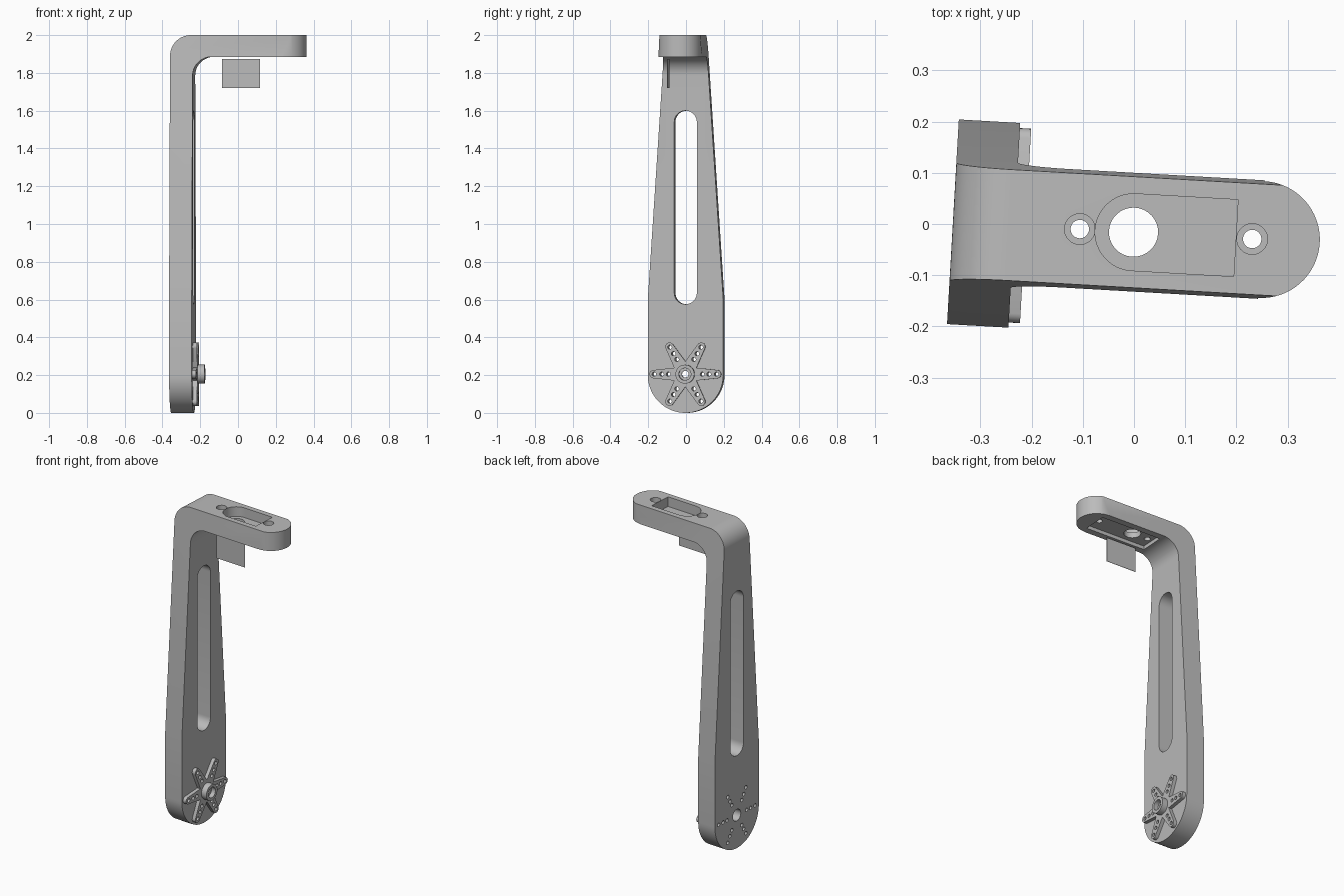
import bpy, bmesh
from math import pi, sin, cos, radians
from mathutils import Matrix

if "Cube" in bpy.data.objects:
    bpy.data.objects.remove(bpy.data.objects["Cube"])

grey = bpy.data.materials.new("plain grey")
grey.use_nodes = True
COLOUR = (0.5, 0.5, 0.5, 1)
grey.diffuse_color = COLOUR
grey.node_tree.nodes["Principled BSDF"].inputs["Base Color"].default_value = COLOUR

# The whole bracket is turned slightly about the vertical axis
PLACE = Matrix.Rotation(radians(-3.3), 4, 'Z') @ Matrix.Translation((0, -0.016, 0))
BACK, FACE = -0.353, -0.233      # outer and inner side of the upright
UNDER, TOP = 1.885, 2.0          # lower and upper side of the arm
PIVOT = 0.205                    # height of the horn axis


def arc(cx, cy, r, start, end, n=16):
    """Points of an arc, angles in degrees."""
    steps = [radians(start + (end - start) * i / n) for i in range(n + 1)]
    return [(cx + r * cos(t), cy + r * sin(t)) for t in steps]


def circle(cx, cy, r, n=32):
    return arc(cx, cy, r, 0, 360, n)[:-1]


def prism(name, loops, axis, lo, hi):
    """Extrude closed outlines along an axis between lo and hi."""
    place = {'x': lambda p, d: (d, p[0], p[1]),
             'y': lambda p, d: (p[0], d, p[1]),
             'z': lambda p, d: (p[0], p[1], d)}[axis]
    bm = bmesh.new()
    for loop in loops:
        a = [bm.verts.new(place(p, lo)) for p in loop]
        b = [bm.verts.new(place(p, hi)) for p in loop]
        bm.faces.new(a)
        bm.faces.new(b[::-1])
        for i in range(len(a)):
            j = (i + 1) % len(a)
            bm.faces.new((a[j], a[i], b[i], b[j]))
    bmesh.ops.recalc_face_normals(bm, faces=bm.faces)
    mesh = bpy.data.meshes.new(name)
    bm.to_mesh(mesh)
    bm.free()
    mesh.materials.append(grey)
    obj = bpy.data.objects.new(name, mesh)
    bpy.context.collection.objects.link(obj)
    return obj


def combine(obj, tool, operation='DIFFERENCE'):
    """Apply a boolean and remove the tool object."""
    mod = obj.modifiers.new("cut", 'BOOLEAN')
    mod.operation, mod.solver, mod.object = operation, 'EXACT', tool
    bpy.context.view_layer.update()
    result = obj.evaluated_get(bpy.context.evaluated_depsgraph_get())
    mesh = bpy.data.meshes.new_from_object(result)
    obj.modifiers.clear()
    obj.data = mesh
    bpy.data.objects.remove(tool)


# Bent bracket: L-shaped section trimmed by the tapered front and rounded end
ell = [(BACK, -0.1)] + arc(BACK + 0.11, TOP - 0.11, 0.11, 180, 90)
ell += [(0.5, TOP), (0.5, UNDER)]
ell += arc(FACE + 0.1, UNDER - 0.1, 0.1, 90, 180) + [(FACE, -0.1)]
bracket = prism("bracket", [ell], 'y', -0.4, 0.4)

taper = arc(0, 0.2, 0.2, 180, 360, 40) + [(0.2, 0.6), (0.105, 2.05), (-0.105, 2.05), (-0.2, 0.6)]
combine(bracket, prism("taper_tool", [taper], 'x', -1, 1), 'INTERSECT')
plan = [(-1, -0.4), (0.25, -0.4)] + arc(0.25, 0, 0.114, -90, 90, 32) + [(0.25, 0.4), (-1, 0.4)]
combine(bracket, prism("end_tool", [plan], 'z', -0.2, 2.2), 'INTERSECT')

# Long slot in the upright
slot = arc(0, 1.54, 0.06, 0, 180) + arc(0, 0.635, 0.06, 180, 360)
combine(bracket, prism("slot_tool", [slot], 'x', -0.5, 0))

# Pocket on top, shallow recess below, shaft hole and countersunk screw holes
pocket = arc(0, 0, 0.075, 90, 270, 24) + [(0.2, -0.075), (0.2, 0.075)]
combine(bracket, prism("pocket_tool", [pocket], 'z', TOP - 0.06, 2.1))
recess = [(-0.137, -0.075), (0.264, -0.075), (0.264, 0.075), (-0.137, 0.075)]
combine(bracket, prism("recess_tool", [recess], 'z', 1.8, UNDER + 0.022))
SCREWS = (-0.105, 0.232)
through = [circle(0, 0, 0.048)] + [circle(x, 0, 0.018) for x in SCREWS]
combine(bracket, prism("hole_tool", through, 'z', 1.8, 2.1))
sinks = [circle(x, 0, 0.03) for x in SCREWS]
combine(bracket, prism("sink_tool", sinks, 'z', TOP - 0.04, 2.1))

# Horn: six-armed star with a hub
star = []
for k in range(6):
    t = 60 * k
    c, s = cos(radians(t)), sin(radians(t))
    star += arc(0.168 * c, PIVOT + 0.168 * s, 0.022, t - 80, t + 80, 10)
    v = radians(t + 30)
    star.append((0.068 * cos(v), PIVOT + 0.068 * sin(v)))
horn = prism("horn_star", [star], 'x', FACE - 0.002, FACE + 0.022)
hub = prism("horn_hub", [circle(0, PIVOT, 0.05)], 'x', FACE - 0.001, FACE + 0.058)
combine(horn, hub, 'UNION')
combine(horn, prism("bore_tool", [circle(0, PIVOT, 0.018)], 'x', -0.5, 0))
combine(horn, prism("socket_tool", [circle(0, PIVOT, 0.032)], 'x', FACE + 0.03, 0))

# Rows of small holes through the star and the upright
rows = [circle(r * cos(k * pi / 3), PIVOT + r * sin(k * pi / 3), 0.011, 14)
        for k in range(6) for r in (0.09, 0.125, 0.165)]
for part in (horn, bracket):
    combine(part, prism("row_tool", rows, 'x', -0.5, 0))
combine(bracket, prism("axle_tool", [circle(0, PIVOT, 0.036)], 'x', -0.5, 0))

# Thin label plate hanging below the arm
square = [(-0.08, 1.72), (0.122, 1.72), (0.122, 1.873), (-0.08, 1.873)]
plate = prism("hanging_plate", [square], 'y', -0.077, -0.075)

# Turn into place and shade
for obj in bpy.context.view_layer.objects:
    obj.select_set(False)
for obj in (bracket, horn, plate):
    obj.data.transform(PLACE)
    obj.select_set(True)
bpy.context.view_layer.objects.active = bracket
bpy.ops.object.shade_smooth_by_angle(angle=radians(30))
